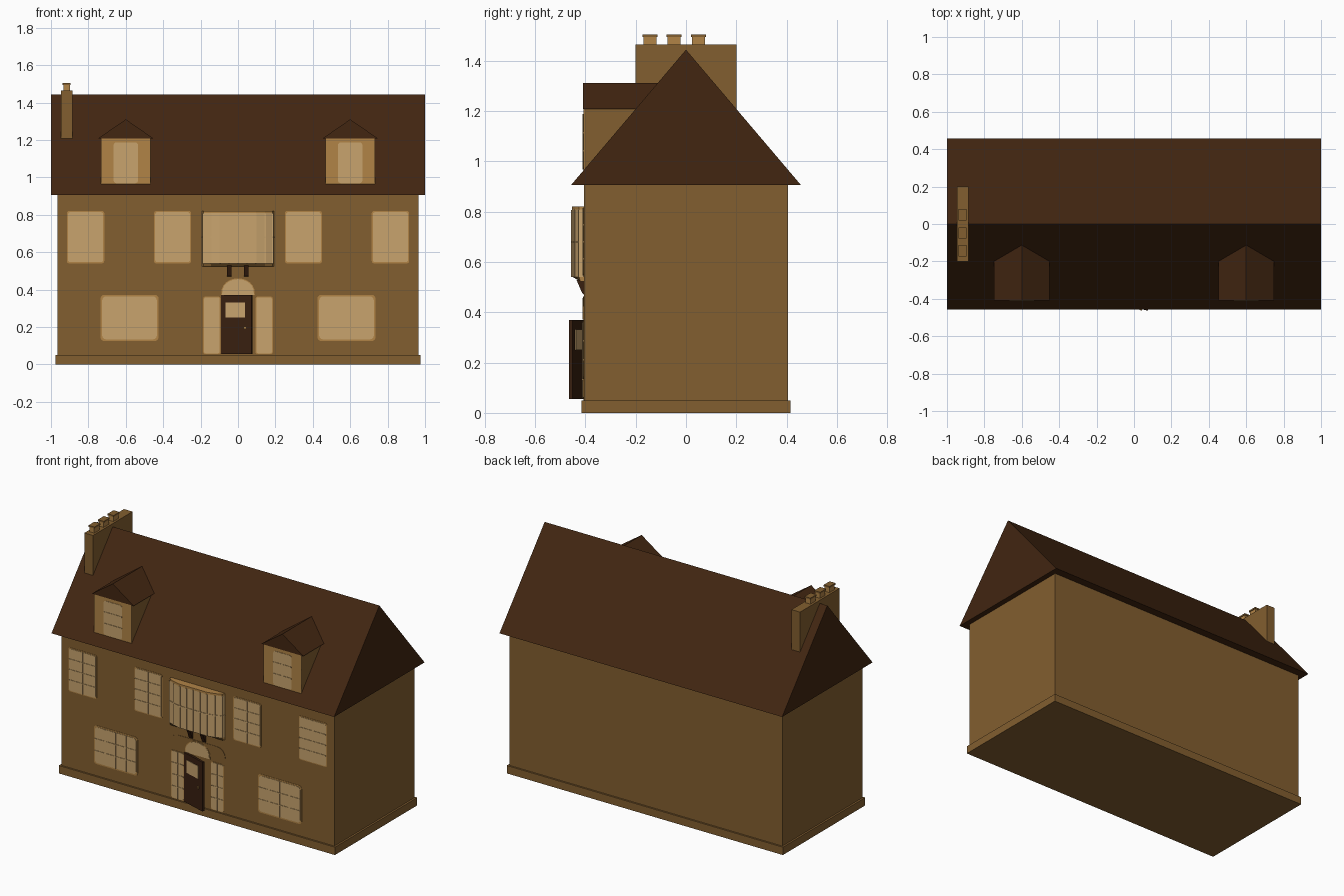
import bpy, bmesh, math
from mathutils import Matrix

if "Cube" in bpy.data.objects:
    bpy.data.objects.remove(bpy.data.objects["Cube"])


def mat(name, rgb):
    m = bpy.data.materials.new(name)
    m.diffuse_color = (*rgb, 1)
    m.use_nodes = True
    m.node_tree.nodes["Principled BSDF"].inputs["Base Color"].default_value = m.diffuse_color
    return m


WALL = mat("brown wall", (0.225, 0.113, 0.029))
ROOF = mat("dark brown roof", (0.054, 0.019, 0.0055))
TRIM = mat("orange trim", (0.44, 0.23, 0.062))
PANE = mat("cream pane", (0.58, 0.37, 0.155))
DOOR = mat("dark door", (0.040, 0.014, 0.005))


def finish(name, bm, m):
    bmesh.ops.recalc_face_normals(bm, faces=bm.faces[:])
    me = bpy.data.meshes.new(name)
    bm.to_mesh(me)
    bm.free()
    me.materials.append(m)
    ob = bpy.data.objects.new(name, me)
    bpy.context.collection.objects.link(ob)
    return ob


def prism(name, pts, direction, m):
    """Extrude a closed outline of 3D points along a direction."""
    bm = bmesh.new()
    f = bm.faces.new([bm.verts.new(p) for p in pts])
    r = bmesh.ops.extrude_face_region(bm, geom=[f])
    vs = [v for v in r["geom"] if isinstance(v, bmesh.types.BMVert)]
    bmesh.ops.translate(bm, verts=vs, vec=direction)
    if not f.is_valid or len(bm.faces) < len(pts) + 2:
        bm.faces.new([v for v in list(bm.verts)[:len(pts)]])
    return finish(name, bm, m)


def box(name, x0, x1, y0, y1, z0, z1, m):
    return prism(name, [(x0, y0, z0), (x1, y0, z0), (x1, y1, z0), (x0, y1, z0)], (0, 0, z1 - z0), m)


def rounded(x0, x1, z0, z1, r, bottom=True):
    """Rounded rectangle outline in the front plane."""
    pts = []
    corners = [(x1 - r, z1 - r, 0), (x0 + r, z1 - r, 90)]
    if bottom:
        corners += [(x0 + r, z0 + r, 180), (x1 - r, z0 + r, 270)]
    for cx, cz, a in corners:
        for i in range(5):
            t = math.radians(a + i * 22.5)
            pts.append((cx + r * math.cos(t), cz + r * math.sin(t)))
    return pts if bottom else pts + [(x0, z0), (x1, z0)]


def plate(name, outline, y_front, m, y_back=-0.400):
    return prism(name, [(x, y_back, z) for x, z in outline], (0, y_front - y_back, 0), m)


FRONT = -0.405


def window(name, x0, x1, z0, z1, cols, rows, r=0.012, edge=0.006):
    plate(name + "_frame", rounded(x0, x1, z0, z1, r), FRONT - 0.002, TRIM)
    a, b, c, d = x0 + edge, x1 - edge, z0 + edge, z1 - edge
    plate(name + "_pane", rounded(a, b, c, d, r), FRONT - 0.004, PANE)
    for i in range(1, cols):
        x = a + (b - a) * i / cols
        box(name + "_upright_bar", x - .003, x + .003, FRONT - .007, FRONT, c, d, PANE)
    for i in range(1, rows):
        z = c + (d - c) * i / rows
        box(name + "_cross_bar", a, b, FRONT - .007, FRONT, z - .003, z + .003, PANE)


# Main house body, plinth and gable roof
box("walls", -0.965, 0.965, -0.405, 0.405, 0, 0.91, WALL)
box("plinth", -0.977, 0.977, -0.416, 0.416, 0, 0.05, WALL)
prism("main_roof", [(-1, -0.457, 0.905), (-1, 0.457, 0.905), (-1, 0, 1.443)], (2, 0, 0), ROOF)

# Chimney with three square pots
box("chimney", -0.947, -0.886, -0.2, 0.2, 1.15, 1.463, WALL)
for y in (-0.143, -0.048, 0.05):
    box("chimney_pot", -0.933, -0.899, y - .026, y + .026, 1.46, 1.497, TRIM)
    box("pot_cap", -0.937, -0.895, y - .03, y + .03, 1.494, 1.504, WALL)

for s in (-1, 1):
    # Dormers
    c = 0.6 * s
    box("dormer_walls", c - .133, c + .133, -0.403, -0.15, 0.95, 1.215, WALL)
    box("dormer_front", c - .133, c + .133, -0.407, -0.40, 0.962, 1.21, TRIM)
    prism("dormer_roof", [(c - .148, -0.409, 1.208), (c + .148, -0.409, 1.208), (c, -0.409, 1.31)],
          (0, 0.33, 0), ROOF)
    window("dormer_window", c - .068, c + .068, 0.965, 1.19, 2, 3, 0.015, 0.003)
    # Upper and lower windows
    for cx, hw in ((0.815, 0.1), (0.35, 0.099)):
        window("upper_window", s * cx - hw, s * cx + hw, 0.54, 0.82, 2, 4)
    window("lower_window", s * 0.58 - .155, s * 0.58 + .155, 0.125, 0.372, 4, 3, 0.02, 0.009)

# Bow window over the door
half = [(0.193, -0.402), (0.185, -0.425), (0.145, -0.442), (0.095, -0.453)]
bow = half + [(-x, y) for x, y in reversed(half)]
prism("bow_window", [(x, y, 0.54) for x, y in bow], (0, 0, 0.268), PANE)
prism("bow_top", [(x, y, 0.807) for x, y in bow], (0, 0, 0.013), TRIM)
under = prism("bow_underside", [(x, y, 0.523) for x, y in bow], (0, 0, 0.018), TRIM)
for v in under.data.vertices:
    if v.co.z < 0.53:
        v.co.y = max(v.co.y, -0.42)
for x, y in bow[1:-1]:
    box("bow_mullion", x - .004, x + .004, y - .003, y + .004, 0.54, 0.807, PANE)
for x in (-0.048, 0, 0.048):
    box("bow_bar", x - .003, x + .003, -0.457, -0.45, 0.54, 0.807, PANE)
prism("bow_sash_rail", [(x * 1.01, y - .003, 0.675) for x, y in bow], (0, 0, 0.008), PANE)
# Small dark brackets beneath the bow
for x in (-0.047, 0.045):
    prism("bracket", [(x - .012, -0.40, 0.465), (x - .012, -0.412, 0.475),
                      (x - .012, -0.435, 0.528), (x - .012, -0.40, 0.528)], (0.024, 0, 0), DOOR)

# Entrance surround, fanlight and sidelights
plate("entrance_surround", rounded(-0.2, 0.195, 0.05, 0.465, 0.06, False), -0.407, WALL)
for n, k, y, m in (("fanlight_frame", 1.0, -0.409, TRIM), ("fanlight", 0.95, -0.411, PANE)):
    plate(n, [(0.09 * k * math.cos(math.pi * i / 12), 0.372 + 0.088 * k * math.sin(math.pi * i / 12) ** 0.8 if 0 < i < 12 else 0.372)
              for i in range(13)], y, m)
FRONT = -0.407
for s in (-1, 1):
    window("sidelight", s * .14 - .046, s * .14 + .046, 0.055, 0.362, 2, 4, 0.01, 0.004)

# Door, hinged on the left and swung ajar
swing = Matrix.Translation((-0.09, -0.408, 0)) @ Matrix.Rotation(math.radians(-17), 4, "Z")
parts = [box("door", 0, 0.172, -0.006, 0.008, 0.055, 0.37, DOOR),
         box("door_glass", 0.026, 0.136, -0.009, 0.011, 0.25, 0.332, PANE),
         box("door_knob", 0.13, 0.142, -0.014, -0.004, 0.19, 0.202, TRIM)]
for ob in parts:
    ob.data.transform(swing)
